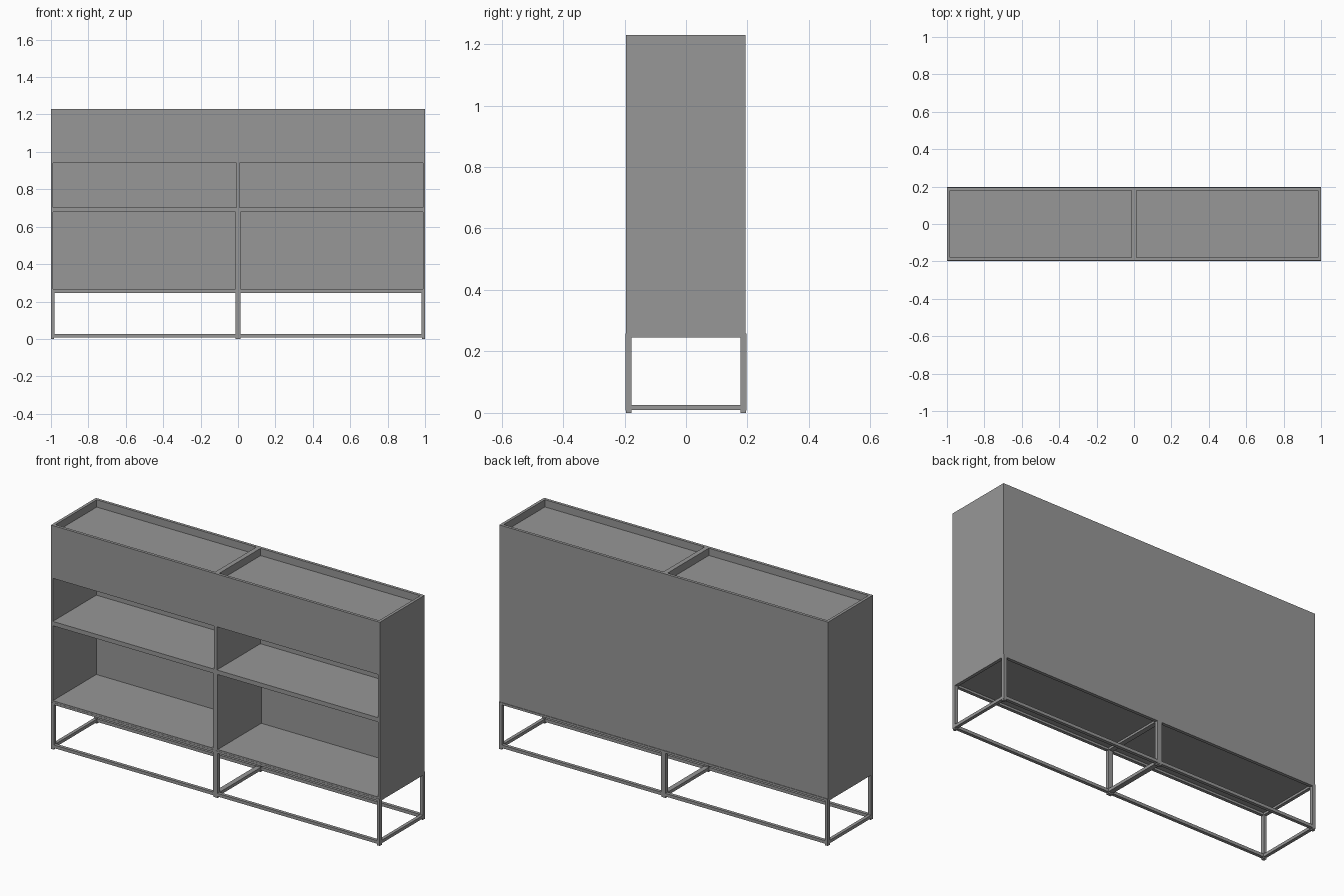
import bpy, bmesh
from mathutils import Vector

if "Cube" in bpy.data.objects:
    bpy.data.objects.remove(bpy.data.objects["Cube"])

# Dark grey finish used on every part
dark = bpy.data.materials.new("dark_grey")
dark.diffuse_color = (0.31, 0.31, 0.31, 1)
dark.use_nodes = True
dark.node_tree.nodes["Principled BSDF"].inputs["Base Color"].default_value = dark.diffuse_color


def box(name, x, y, z):
    """Axis-aligned box from (min, max) pairs."""
    bm = bmesh.new()
    bmesh.ops.create_cube(bm, size=1)
    for v in bm.verts:
        v.co = Vector([(r[0] + r[1]) / 2 + c * (r[1] - r[0]) for r, c in zip((x, y, z), v.co)])
    me = bpy.data.meshes.new(name)
    bm.to_mesh(me)
    bm.free()
    me.materials.append(dark)
    ob = bpy.data.objects.new(name, me)
    bpy.context.collection.objects.link(ob)
    return ob


W, F, B, TOP = 1.0, -0.196, 0.194, 1.23   # half width, front, back, top
RIM = 0.016                               # planter rim
BOT = 0.258                               # cabinet underside
T = 0.011                                 # side board

# Cabinet shell
for s, side in ((-1, "left"), (1, "right")):
    box(side + "_side_panel", sorted((s * W, s * (W - T))), (F, B), (BOT, 0.94))
inner = (-W + T, W - T)
box("back_panel", inner, (B - 0.012, B), (BOT, 0.94))
box("bottom_shelf", inner, (F, B - 0.012), (BOT, 0.267))
box("middle_shelf", inner, (F, B - 0.012), (0.679, 0.703))
box("lower_divider", (-0.014, 0.014), (F, B - 0.012), (0.267, 0.679))
box("upper_divider", (-0.009, 0.009), (F, B - 0.012), (0.703, 0.94))

# Planter block on top, with two shallow trays sunk into it
box("planter_block", (-W, W), (F, B), (0.94, TOP - 0.04))
tray = (TOP - 0.04, TOP)
box("front_rim", (-W, W), (F, F + RIM), tray)
box("back_rim", (-W, W), (B - RIM, B), tray)
for name, x in (("left_rim", (-W, -W + RIM)), ("tray_divider", (-0.013, 0.013)),
                ("right_rim", (W - RIM, W))):
    box(name, x, (F + RIM, B - RIM), tray)

# Metal base frame: six legs with feet
Y = 0.197
leg_x = {"left": (-W, -W + 0.018), "centre": (-0.014, 0.014), "right": (W - 0.018, W)}
for pos, x in leg_x.items():
    for row, y in (("front", (-Y, -Y + 0.02)), ("back", (Y - 0.02, Y))):
        box(f"{row}_{pos}_leg", x, y, (0.007, BOT))
        box(f"{row}_{pos}_foot", (x[0] + 0.001, x[1] - 0.001),
            (y[0] + 0.001, y[1] - 0.001), (0, 0.007))

# Rails joining the legs, low and just under the cabinet
for level, z in (("lower", (0.009, 0.026)), ("upper", (0.246, BOT))):
    for row, y in (("front", (-Y, -Y + 0.018)), ("back", (Y - 0.018, Y))):
        for half, x in (("left", (-W + 0.018, -0.014)), ("right", (0.014, W - 0.018))):
            box(f"{level}_{row}_{half}_rail", x, y, z)
    for pos, x in leg_x.items():
        box(f"{level}_{pos}_cross_rail", x, (-Y + 0.02, Y - 0.02), z)
